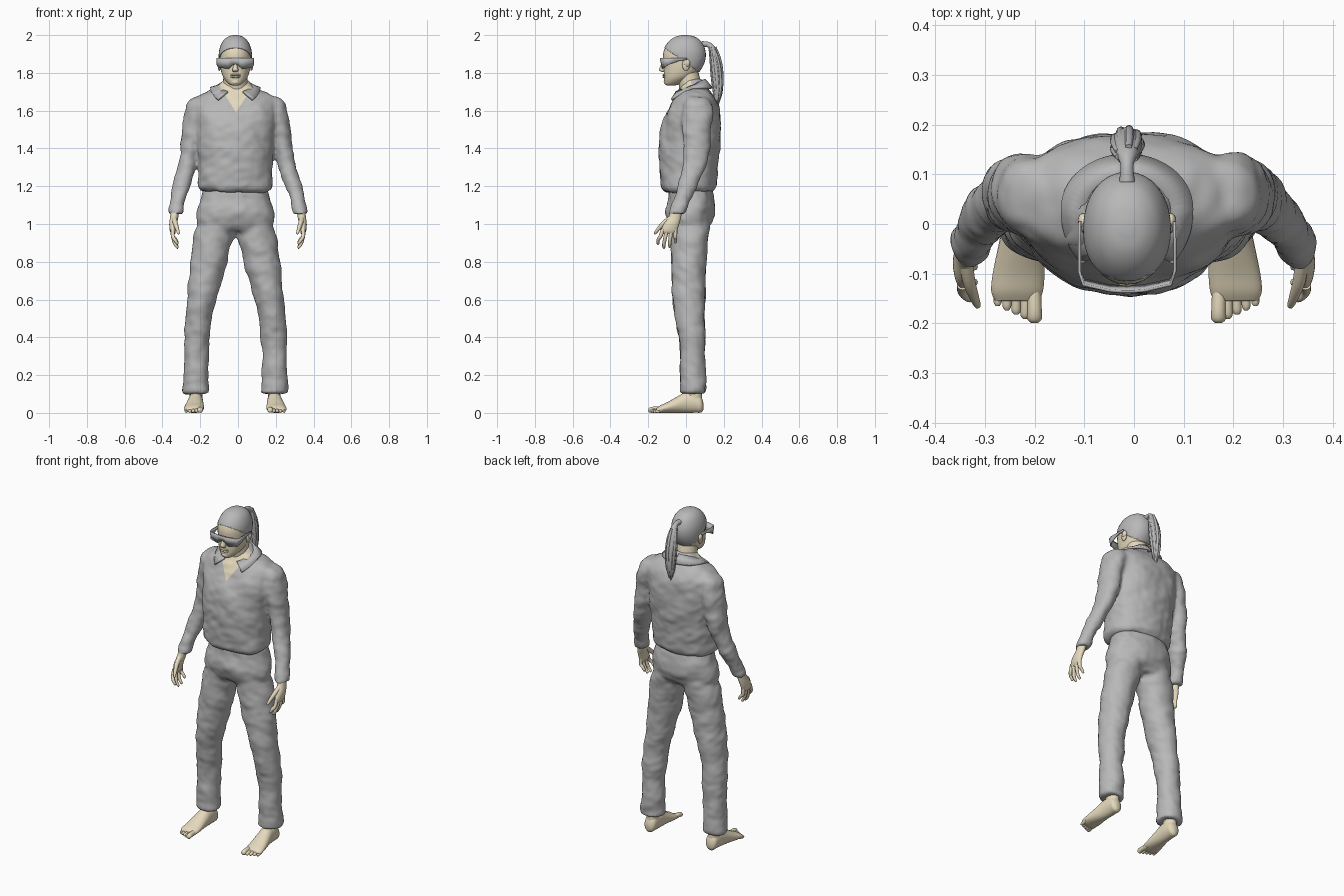
import bpy, bmesh, math
from mathutils import Vector, noise

cube = bpy.data.objects.get("Cube")
if cube:
    bpy.data.objects.remove(cube)


def material(name, rgb):
    m = bpy.data.materials.new(name)
    m.use_nodes = True
    m.diffuse_color = (*rgb, 1)
    for node in m.node_tree.nodes:
        if node.type == 'BSDF_PRINCIPLED':
            node.inputs["Base Color"].default_value = (*rgb, 1)
    return m


GREY = material("light grey", (.48, .48, .48))
SKIN = material("pale skin", (.79, .70, .51))


def spline(rows, k):
    """Smooth interpolation through rows of numbers."""
    out = []
    for i in range(len(rows) - 1):
        a, b, c, d = (rows[max(0, min(len(rows) - 1, i + j))] for j in (-1, 0, 1, 2))
        for s in range(k):
            t = s / k
            out.append([q + t * (r - p) / 2 + t * t * (p - 2.5 * q + 2 * r - w / 2)
                        + t ** 3 * (1.5 * (q - r) + (w - p) / 2)
                        for p, q, r, w in zip(a, b, c, d)])
    return out + [list(rows[-1])]


def loft(bm, rows, axis=None, n=24, k=4, power=2.0):
    """Skin oval rings (x, y, z, rx, ry), either square to axis or to the path."""
    rows = spline(rows, k)
    rings = []
    for i, (x, y, z, rx, ry) in enumerate(rows):
        ahead, behind = rows[min(i + 1, len(rows) - 1)], rows[max(i - 1, 0)]
        t = Vector(axis) if axis else Vector(ahead[:3]) - Vector(behind[:3])
        t.normalize()
        u = Vector((1, 0, 0))
        u = (u - t * u.dot(t)).normalized()
        v = t.cross(u)
        ring = []
        for j in range(n):
            c, s = math.cos(math.tau * j / n), math.sin(math.tau * j / n)
            c = math.copysign(abs(c) ** (2 / power), c) * max(rx, .001)
            s = math.copysign(abs(s) ** (2 / power), s) * max(ry, .001)
            ring.append(bm.verts.new(Vector((x, y, z)) + u * c + v * s))
        rings.append(ring)
    for a, b in zip(rings, rings[1:]):
        for j in range(n):
            bm.faces.new((a[j], a[(j + 1) % n], b[(j + 1) % n], b[j]))
    bm.faces.new(rings[0])
    bm.faces.new(rings[-1])


def finish(bm, name, *mats):
    bmesh.ops.recalc_face_normals(bm, faces=bm.faces)
    me = bpy.data.meshes.new(name)
    bm.to_mesh(me)
    bm.free()
    for m in mats:
        me.materials.append(m)
    me.shade_smooth()
    me.set_sharp_from_angle(angle=math.radians(55))
    ob = bpy.data.objects.new(name, me)
    bpy.context.scene.collection.objects.link(ob)
    return ob


def fuse(bm, name, wrinkle):
    """Merge overlapping closed pieces into one cloth surface with soft folds."""
    ob = finish(bm, name + "_parts")
    r = ob.modifiers.new("merge", 'REMESH')
    r.mode, r.voxel_size = 'VOXEL', .011
    s = ob.modifiers.new("soften", 'SMOOTH')
    s.factor, s.iterations = .5, 5
    me = bpy.data.meshes.new_from_object(ob.evaluated_get(bpy.context.evaluated_depsgraph_get()))
    bpy.data.objects.remove(ob)
    out = bmesh.new()
    out.from_mesh(me)
    out.normal_update()
    for v in out.verts:
        x, y, z = v.co
        fold = noise.noise(Vector((x * 9 + z * 5, y * 9, z * 11)))
        fine = noise.noise(Vector((x * 22, y * 22 + z * 14, z * 26)))
        v.co += v.normal * wrinkle * (fold + .45 * fine)
    return out


def sided(rows, side, shift=0.0):
    """Rows are written for the right side; mirror them for the left."""
    return rows if side < 0 else [(-r[0] + shift, *r[1:]) for r in rows]


def ball(bm, centre, size):
    made = bmesh.ops.create_uvsphere(bm, u_segments=16, v_segments=10, radius=1)
    for v in made["verts"]:
        v.co = Vector(centre) + Vector([a * b for a, b in zip(v.co, size)])


UP = (0, 0, 1)
SIDES = ((-1, "right"), (1, "left"))
MID = -.014

# Shirt: torso and sleeves
bm = bmesh.new()
torso = [(.04, 1.765, .06, .05), (.04, 1.73, .09, .07), (.045, 1.70, .15, .09),
         (.045, 1.67, .20, .108), (.045, 1.63, .225, .128), (.03, 1.53, .215, .156),
         (.022, 1.43, .203, .162), (.015, 1.32, .195, .156), (.012, 1.23, .196, .15),
         (.012, 1.195, .195, .146), (.012, 1.17, .176, .125)]
loft(bm, [(MID, y, z, a, b) for y, z, a, b in torso], UP, n=32, power=2.35)
sleeve = [(-.195, .06, 1.672, .03, .04), (-.213, .06, 1.645, .055, .07),
          (-.223, .06, 1.58, .06, .085), (-.236, .06, 1.5, .058, .08),
          (-.252, .058, 1.4, .053, .07), (-.273, .042, 1.3, .05, .06),
          (-.30, .01, 1.2, .045, .054), (-.325, -.03, 1.1, .041, .047),
          (-.332, -.047, 1.055, .039, .045)]
for side, label in SIDES:
    loft(bm, [sided([r], side, -.035 * (r[2] - 1.06))[0] for r in sleeve], UP)
bm = fuse(bm, "shirt", .009)

# Open neck: cut a V in the front and colour it as skin
TIP, SLOPE = Vector((-.01, 0, 1.59)), .62
for s in (-1, 1):
    near = [f for f in bm.faces if f.calc_center_median().y < .05 and f.calc_center_median().z > 1.56]
    geom = near + list({e for f in near for e in f.edges}) + list({v for f in near for v in f.verts})
    bmesh.ops.bisect_plane(bm, geom=geom, plane_co=TIP, plane_no=(s, 0, -SLOPE), dist=1e-5)
for f in bm.faces:
    d = f.calc_center_median() - TIP
    f.material_index = int(d.y < .03 and d.z * SLOPE > abs(d.x))
finish(bm, "shirt", GREY, SKIN)

# Collar: folded band, open at the front
bm = bmesh.new()
rows = []
for i in range(41):
    t = i / 40
    inner, outer = (math.radians(a + (360 - 2 * a) * t) for a in (30, 43))
    pair = []
    for ang, rx, front, back, z, drop in ((inner, .08, .092, .068, 1.73, .035),
                                          (outer, .132, .145, .107, 1.72, .085)):
        c = math.cos(ang)
        if ang == outer and c < 0:
            drop = .0
        pair.append(bm.verts.new((MID - math.sin(ang) * rx,
                                  .03 - c * (front if c > 0 else back), z - drop * c)))
    rows.append(pair)
for a, b in zip(rows, rows[1:]):
    bm.faces.new((a[0], a[1], b[1], b[0]))
collar = finish(bm, "collar", GREY)
solid = collar.modifiers.new("thickness", 'SOLIDIFY')
solid.thickness, solid.offset = .012, 0

# Trousers: hips and legs
bm = bmesh.new()
hips = [(.025, 1.19, .168, .11), (.025, 1.13, .188, .12), (.023, 1.06, .203, .13),
        (.02, 1.0, .205, .112), (.018, .96, .17, .08)]
loft(bm, [(MID, y, z, a, b) for y, z, a, b in hips], UP, n=32, power=2.2)
leg = [(-.105, .03, 1.06, .075, .1), (-.125, .022, .95, .106, .1), (-.145, .016, .85, .1, .094),
       (-.17, .014, .72, .09, .09), (-.193, .015, .6, .079, .087), (-.21, .025, .48, .072, .077),
       (-.22, .034, .36, .066, .071), (-.222, .037, .22, .064, .068),
       (-.222, .037, .15, .07, .071), (-.22, .037, .1, .073, .071)]
for side, label in SIDES:
    loft(bm, sided(leg, side, -.028), UP)
finish(fuse(bm, "trousers", .008), "trousers", GREY)

# Feet, ankles and toes
foot = [(-.222, .092, .035, .012, .018), (-.222, .08, .044, .032, .042),
        (-.222, .05, .055, .037, .054), (-.224, 0, .055, .04, .055),
        (-.228, -.05, .042, .046, .042), (-.232, -.1, .028, .052, .028),
        (-.235, -.135, .02, .052, .02), (-.235, -.155, .014, .044, .012)]
for side, label in SIDES:
    bm = bmesh.new()
    loft(bm, sided(foot, side, -.03), (0, -1, 0))
    loft(bm, sided([(-.222, .045, .04, .036, .044), (-.222, .042, .1, .034, .042),
                    (-.222, .04, .17, .037, .045)], side, -.03), UP)
    for i in range(5):
        x, tip, r = -.2 - .0185 * i, -.199 + .0085 * i, .0145 if i == 0 else .0105 - .0006 * i
        loft(bm, sided([(x - .002, -.12, .018, r, r), (x, tip + .03, r + .004, r, r),
                        (x, tip + .008, r, r, r * .95), (x, tip, r, r * .45, r * .4)],
                       side, -.03), (0, -1, 0), n=12)
    finish(bm, label + "_foot", SKIN)

# Hands: palm, four fingers and thumb
palm = [(-.333, -.048, 1.085, .023, .03), (-.337, -.058, 1.04, .022, .033),
        (-.344, -.077, 1.0, .02, .041), (-.345, -.089, .965, .016, .042),
        (-.343, -.091, .948, .01, .035)]
tips = ((-.122, -.148, .893), (-.1, -.117, .872), (-.078, -.086, .876), (-.057, -.056, .9))
for side, label in SIDES:
    bm = bmesh.new()
    loft(bm, sided(palm, side), UP)
    for base, y, z in tips:
        loft(bm, sided([(-.345, base, .972, .011, .011), (-.345, (base + y) / 2, .935, .01, .01),
                        (-.333, y, z + .022, .009, .009), (-.32, y, z + .003, .007, .007),
                        (-.317, y, z, .003, .003)], side), n=12)
    loft(bm, sided([(-.338, -.075, 1.035, .014, .014), (-.332, -.115, 1.005, .013, .014),
                    (-.322, -.145, .975, .01, .01), (-.315, -.163, .952, .007, .007),
                    (-.314, -.167, .947, .003, .003)], side), n=12)
    finish(bm, label + "_hand", SKIN)

# Head and neck
skull = [(-.005, 1.996, .008, .01), (-.005, 1.988, .035, .046), (-.005, 1.967, .06, .078),
         (-.008, 1.937, .077, .101), (-.01, 1.9, .084, .111), (-.012, 1.86, .083, .108),
         (-.02, 1.82, .078, .097), (-.035, 1.785, .068, .082), (-.055, 1.76, .053, .061),
         (-.075, 1.738, .03, .036), (-.08, 1.733, .01, .012)]


def head_loft(bm, grow):
    loft(bm, [(MID, y, z + (grow if z > 1.95 else 0), a + grow, b + grow)
              for y, z, a, b in skull], UP, n=32, power=2.1)


bm = bmesh.new()
head_loft(bm, 0)
finish(bm, "head", SKIN)
bm = bmesh.new()
loft(bm, [(MID, .035, 1.62, .07, .062), (MID, .028, 1.7, .068, .06),
          (MID, .014, 1.77, .064, .06), (MID, 0, 1.83, .062, .06)], UP)
finish(bm, "neck", SKIN)

# Face: nose, lips, ears
bm = bmesh.new()
loft(bm, [(MID, -.108, 1.868, .008, .012), (MID, -.118, 1.84, .01, .016),
          (MID, -.124, 1.816, .016, .019), (MID, -.118, 1.806, .012, .012)], UP, n=16)
for z, r in ((1.789, .006), (1.779, .007)):
    ball(bm, (MID, -.112, z), (.027, .012, r))
ball(bm, (MID, -.1, 1.752), (.024, .018, .016))
for s, label in SIDES:
    ball(bm, (MID + s * .085, .0, 1.842), (.009, .02, .031))
    ball(bm, (MID + s * .088, .006, 1.852), (.011, .016, .02))
finish(bm, "face_features", SKIN)

# Hair cap trimmed along a sloping hairline
bm = bmesh.new()
head_loft(bm, .004)
bmesh.ops.bisect_plane(bm, geom=bm.verts[:] + bm.edges[:] + bm.faces[:],
                       plane_co=(0, 0, 1.852), plane_no=(0, .7, 1), clear_inner=True)
hair = finish(bm, "hair_cap", GREY)
solid = hair.modifiers.new("thickness", 'SOLIDIFY')
solid.thickness, solid.offset = .004, -1

# Ponytail: core with loose strands around it
bm = bmesh.new()
tail = [(MID, .085, 1.952, .016, .016), (MID, .118, 1.95, .013, .014), (MID, .14, 1.925, .022, .018),
        (MID, .154, 1.87, .03, .026), (MID, .163, 1.8, .031, .03), (MID, .168, 1.72, .025, .026),
        (MID, .165, 1.66, .014, .014), (MID, .16, 1.62, .003, .003)]
loft(bm, tail, n=20)
for i in range(9):
    a = math.tau * i / 9
    loft(bm, [(x + math.cos(a) * rx * .85, y + math.sin(a) * ry * .85, z + .012 * (i % 3 - 1),
               .3 * rx, .3 * ry) for x, y, z, rx, ry in tail[2:]], n=8)
finish(bm, "ponytail", GREY)

# Wrap-around visor with a nose notch and temples
half = [(.095, .005, 1.868), (.096, -.03, 1.866), (.096, -.095, 1.842), (.088, -.122, 1.828),
        (.035, -.134, 1.822), (.012, -.136, 1.843)]
bm = bmesh.new()
outline = [(-x, y, z) for x, y, z in half] + half[::-1]
strip = [(bm.verts.new((MID + x, y, 1.878)),
          bm.verts.new((MID + x, y + (.01 if y < -.1 else 0), z))) for x, y, z in outline]
for a, b in zip(strip, strip[1:]):
    bm.faces.new((a[0], a[1], b[1], b[0]))
visor = finish(bm, "visor", GREY)
solid = visor.modifiers.new("thickness", 'SOLIDIFY')
solid.thickness, solid.offset = .006, 0
